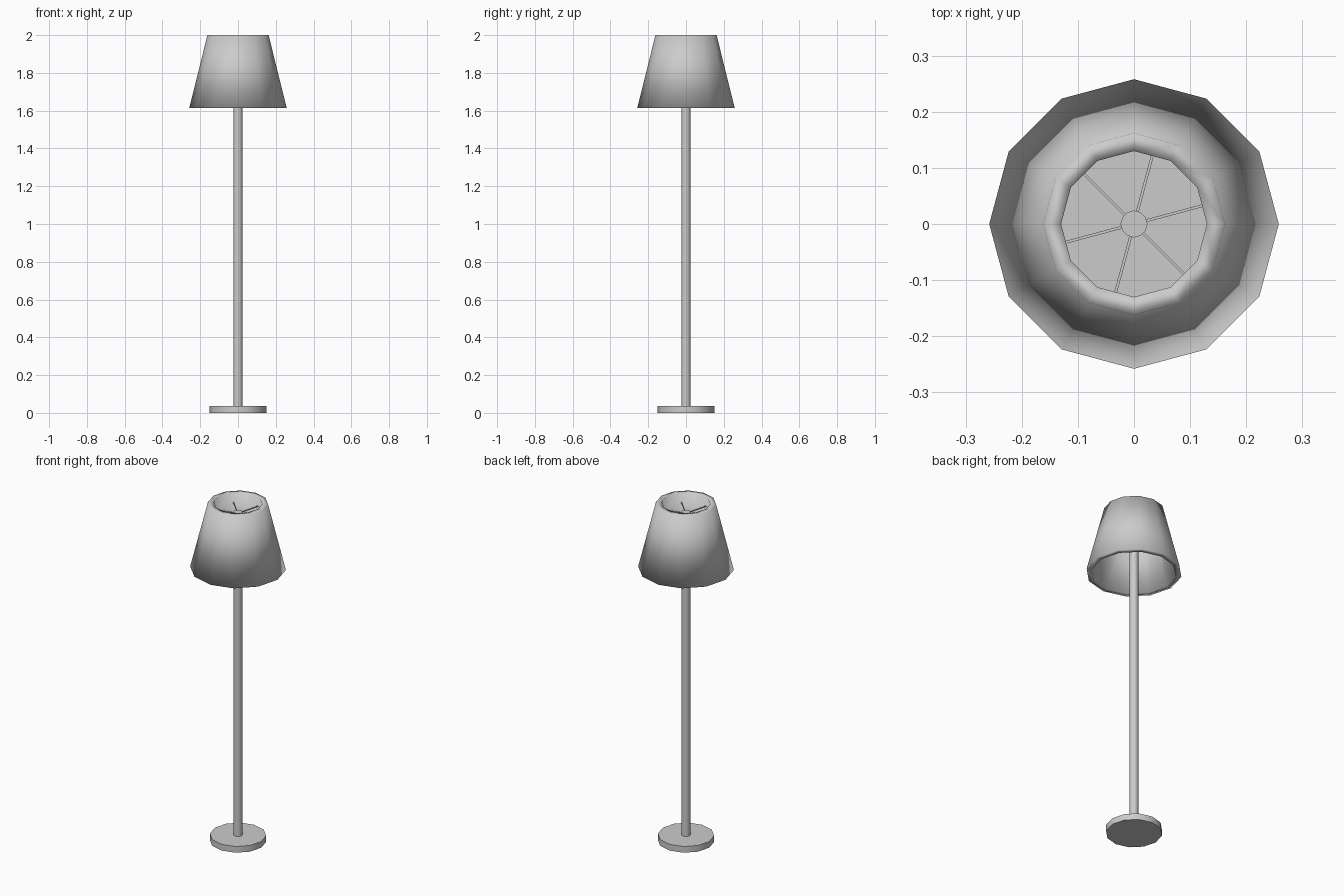
import bpy, math

if "Cube" in bpy.data.objects:
    bpy.data.objects.remove(bpy.data.objects["Cube"])

SIDES = 12

def cylinder(name, r, z0, z1):
    bpy.ops.mesh.primitive_cylinder_add(vertices=SIDES, radius=r, depth=z1 - z0,
                                        location=(0, 0, (z0 + z1) / 2))
    ob = bpy.context.object
    ob.name = name
    bpy.ops.object.shade_smooth_by_angle(angle=math.radians(40))
    return ob

# Base and pole
cylinder("base", 0.152, 0.0, 0.037)
cylinder("pole", 0.024, 0.03, 1.95)

# Shade: closed four-point profile revolved, softly shaded over its rims
profile = [(0.258, 1.615), (0.162, 2.0), (0.13, 2.0), (0.228, 1.615)]
n = len(profile)
verts, faces = [], []
for i in range(SIDES):
    a = 2 * math.pi * i / SIDES
    verts += [(r * math.cos(a), r * math.sin(a), z) for r, z in profile]
    k = (i + 1) % SIDES
    for j in range(n):
        m = (j + 1) % n
        faces.append((i * n + j, k * n + j, k * n + m, i * n + m))
mesh = bpy.data.meshes.new("shade")
mesh.from_pydata(verts, [], faces)
shade = bpy.data.objects.new("shade", mesh)
bpy.context.collection.objects.link(shade)
mesh.shade_smooth()

# Spokes holding the shade to the pole
for i in range(6):
    a = math.radians(15 + 60 * i)
    r0, r1 = 0.02, 0.146
    rm = (r0 + r1) / 2
    bpy.ops.mesh.primitive_cube_add(size=1, rotation=(0, 0, a),
                                    location=(rm * math.cos(a), rm * math.sin(a), 1.94))
    spoke = bpy.context.object
    spoke.name = f"spoke_{i + 1}"
    spoke.scale = (r1 - r0, 0.005, 0.005)
